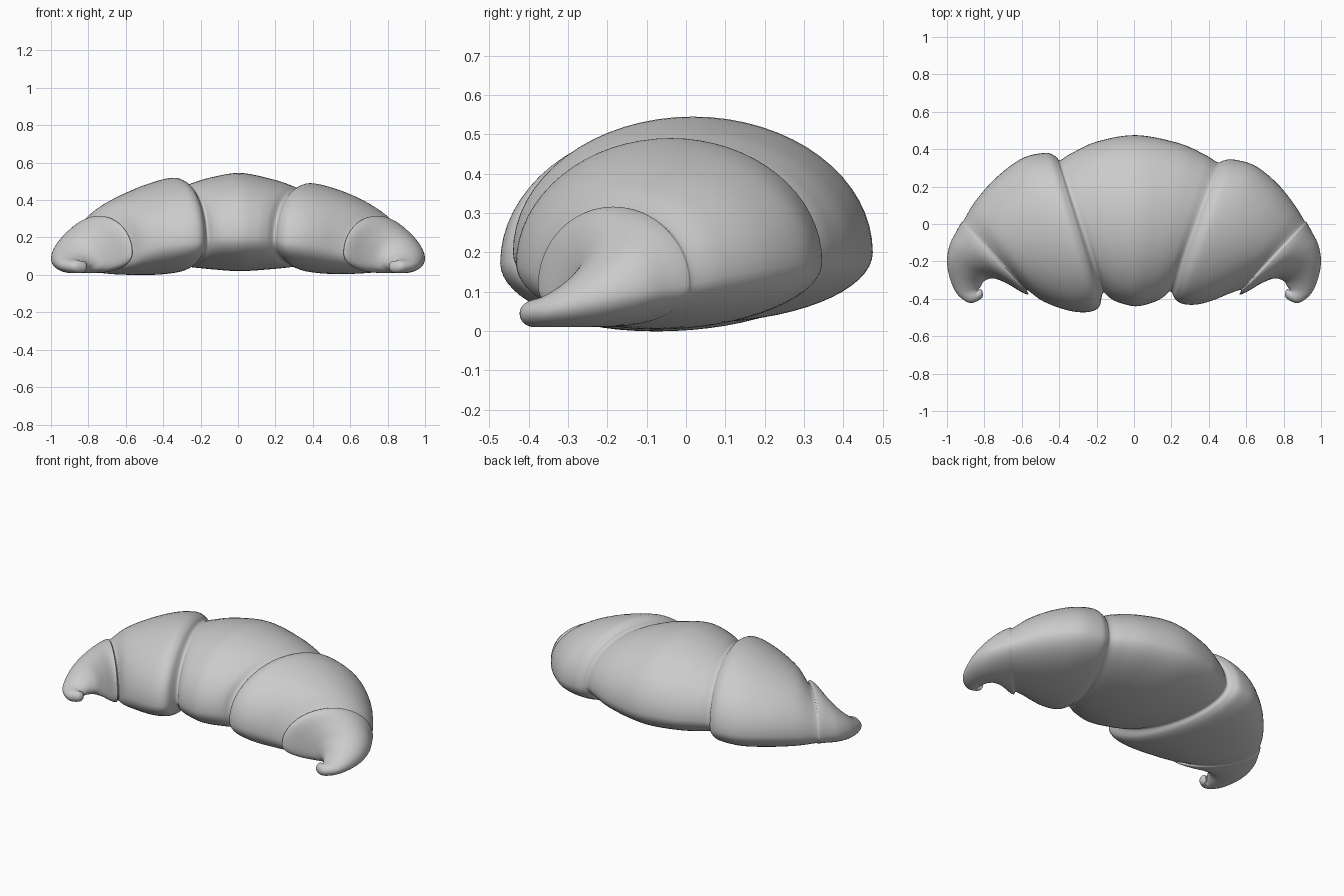
import bpy, bmesh, math

# Each section: back/outer x,y, front/inner x,y, widest height, top, bottom
center = [
    (-0.34, .375, -.13, -.395, .20, .492, .04),
    (-0.20, .44, -.08, -.42, .20, .522, .03),
    (0.01, .475, .01, -.44, .20, .545, .02),
    (0.24, .432, .10, -.42, .20, .515, .03),
    (0.38, .37, .155, -.392, .20, .482, .04),
]
left_roll = [
    (-.395, .342, -.165, -.368, .19, .477, .05),
    (-.42, .362, -.185, -.44, .18, .505, .025),
    (-.475, .38, -.23, -.468, .175, .519, .01),
    (-.60, .35, -.31, -.47, .17, .492, .0),
    (-.74, .245, -.41, -.445, .16, .44, .0),
    (-.85, .12, -.50, -.405, .14, .38, .005),
]
right_roll = [
    (.447, .33, .195, -.36, .19, .458, .05),
    (.475, .338, .22, -.40, .18, .478, .03),
    (.53, .345, .26, -.427, .175, .49, .015),
    (.65, .31, .34, -.43, .17, .465, .005),
    (.77, .212, .43, -.405, .16, .42, .005),
    (.86, .10, .51, -.372, .14, .365, .01),
]
# Curled horn, written for the +x side and mirrored for the other
horn = [
    (.91, .02, .57, -.353, .12, .31, .015),
    (.925, .005, .565, -.376, .115, .316, .012),
    (.95, -.04, .60, -.365, .11, .298, .01),
    (.985, -.11, .68, -.318, .10, .245, .01),
    (1.0, -.20, .75, -.291, .085, .185, .01),
    (.983, -.295, .80, -.305, .065, .13, .01),
    (.945, -.375, .822, -.338, .05, .09, .01),
    (.88, -.422, .832, -.352, .045, .078, .01),
    (.825, -.405, .818, -.348, .042, .07, .014),
    (.807, -.385, .81, -.36, .042, .055, .03),
]


def flip(s):
    return (-s[0], s[1], -s[2]) + s[3:]


def catmull(a, b, c, d, t):
    return [0.5 * (2*q + (r - p)*t + (2*p - 5*q + 4*r - s)*t*t + (3*q - p - 3*r + s)*t**3)
            for p, q, r, s in zip(a, b, c, d)]


def loft(name, sections, sides=64, steps=6):
    pts = [sections[0]] + sections + [sections[-1]]
    dense = [catmull(*pts[i:i+4], k / steps)
             for i in range(len(sections) - 1) for k in range(steps)] + [sections[-1]]
    bm = bmesh.new()
    rings = []
    for ox, oy, ix, iy, zc, top, bot in dense:
        ring = []
        for j in range(sides):
            a = 2 * math.pi * j / sides
            u, v = 0.5 + 0.5 * math.cos(a), math.sin(a)
            z = zc + v * ((top - zc) if v > 0 else (zc - bot))
            ring.append(bm.verts.new((ix + (ox - ix)*u, iy + (oy - iy)*u, z)))
        rings.append(ring)
    for r0, r1 in zip(rings, rings[1:]):
        for j in range(sides):
            k = (j + 1) % sides
            bm.faces.new((r0[j], r0[k], r1[k], r1[j]))
    bm.faces.new(rings[0])
    bm.faces.new(rings[-1])
    bmesh.ops.recalc_face_normals(bm, faces=bm.faces)
    for f in bm.faces:
        f.smooth = True
    me = bpy.data.meshes.new(name)
    bm.to_mesh(me)
    bm.free()
    ob = bpy.data.objects.new(name, me)
    bpy.context.collection.objects.link(ob)
    return ob


# Whole rolled pastry, from left horn tip to right horn tip
left_horn = [flip(s) for s in horn]
loft("croissant", left_horn[::-1] + left_roll[::-1] + center + right_roll + horn)
